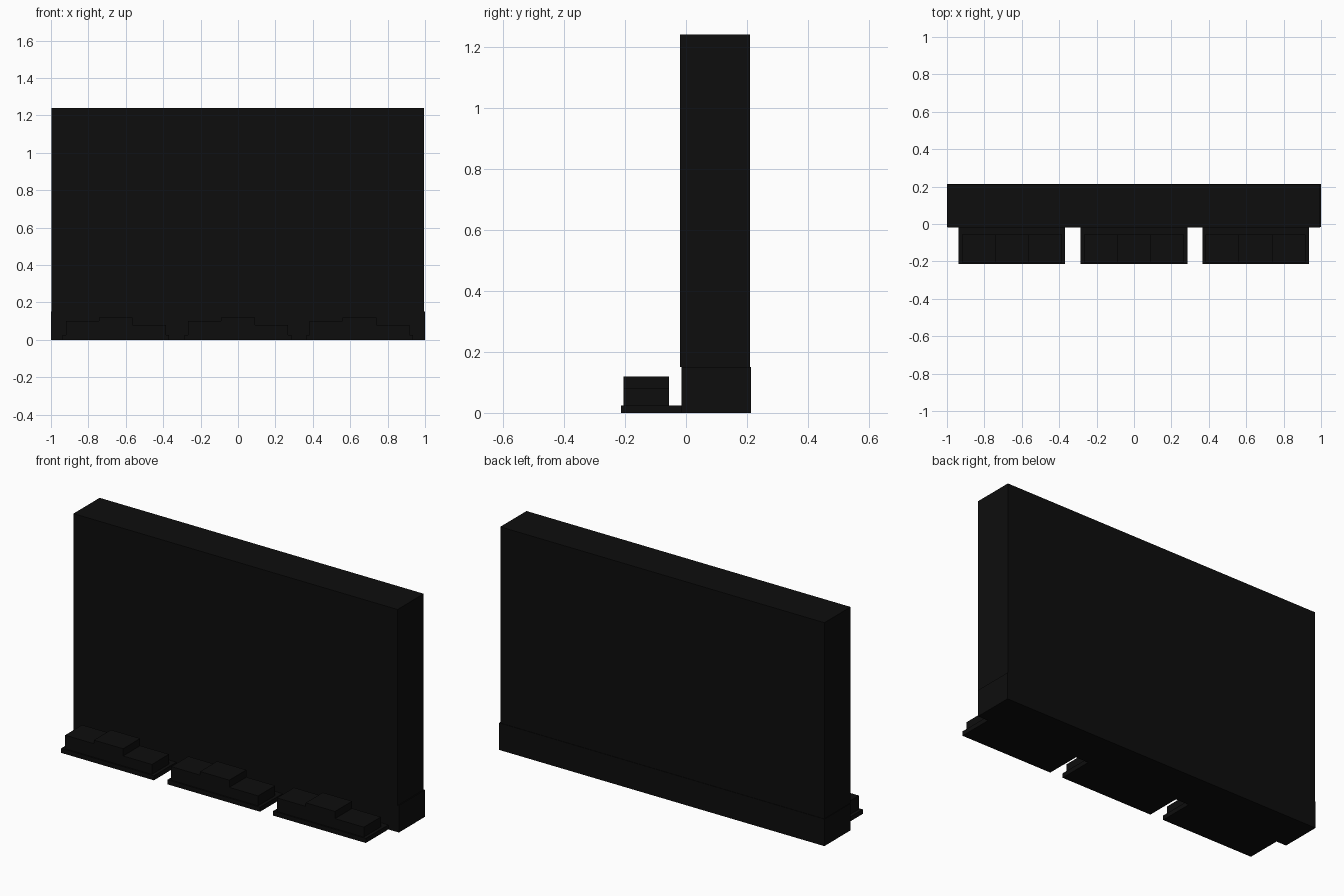
import bpy

if "Cube" in bpy.data.objects:
    bpy.data.objects.remove(bpy.data.objects["Cube"])

# Single near-black colour
black = bpy.data.materials.new("matte black")
black.diffuse_color = (0.004, 0.004, 0.004, 1)
black.use_nodes = True
black.node_tree.nodes["Principled BSDF"].inputs["Base Color"].default_value = black.diffuse_color


def box(name, x0, x1, y0, y1, z0, z1):
    bpy.ops.mesh.primitive_cube_add(
        size=1, location=((x0 + x1) / 2, (y0 + y1) / 2, (z0 + z1) / 2))
    ob = bpy.context.object
    ob.name = name
    ob.scale = (x1 - x0, y1 - y0, z1 - z0)
    bpy.ops.object.transform_apply(location=False, rotation=False, scale=True)
    ob.data.materials.append(black)
    return ob


# Tall back wall standing on a slightly wider plinth
box("plinth", -1, 1, -0.015, 0.213, 0, 0.15)
box("back_wall", -0.998, 0.995, -0.02, 0.21, 0.15, 1.24)

# Three podiums, each a thin base plate with three steps
for i, cx in enumerate((-0.653, 0.0, 0.65)):
    box(f"podium_plate_{i}", cx - 0.285, cx + 0.285, -0.213, -0.015, 0, 0.025)
    steps = (("left", -0.267, -0.09, 0.1),
             ("middle", -0.09, 0.09, 0.12),
             ("right", 0.09, 0.267, 0.08))
    for side, a, b, top in steps:
        box(f"podium_step_{side}_{i}", cx + a, cx + b, -0.205, -0.055, 0.025, top)
